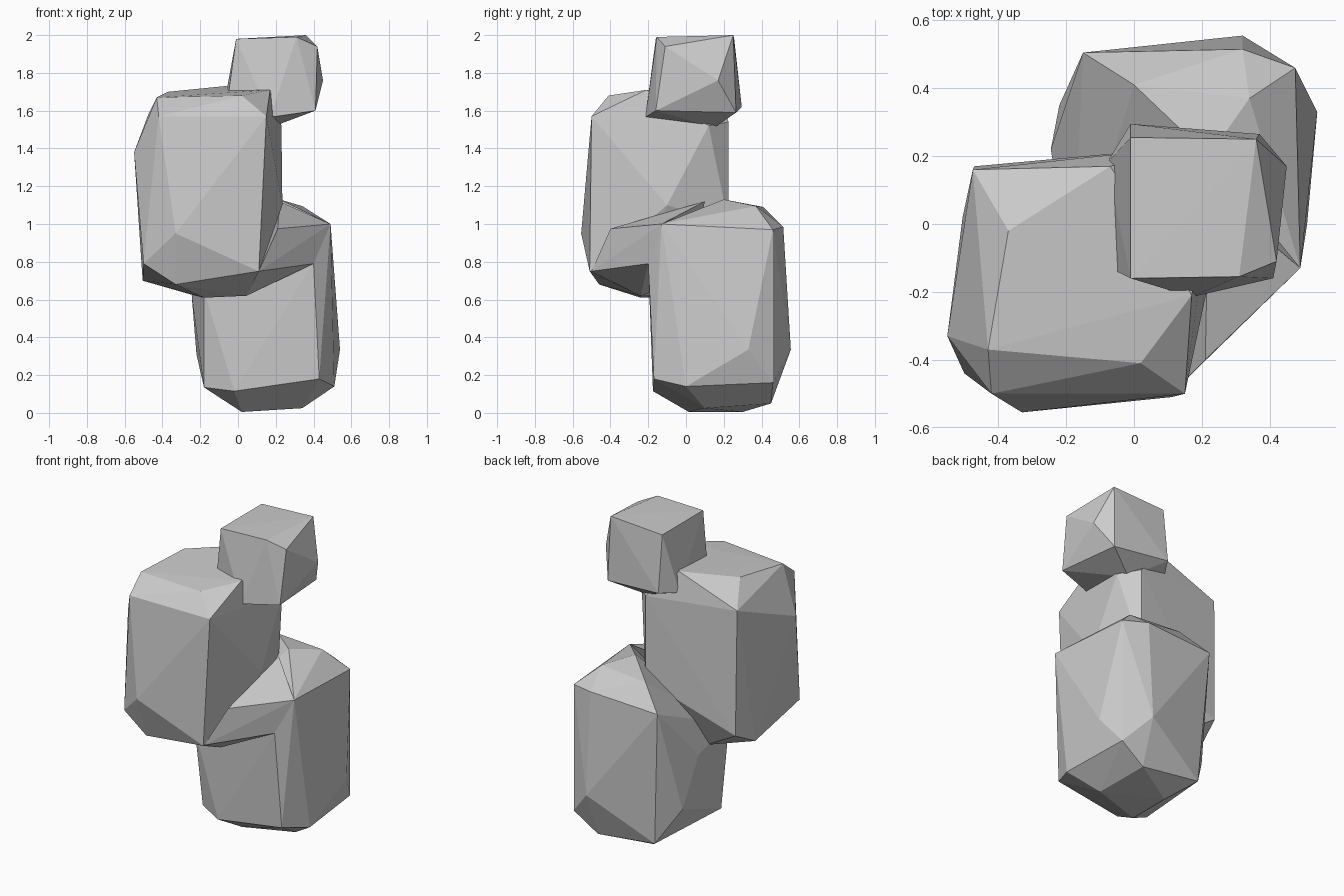
import bpy, bmesh


def faceted_rock(name, *tiers):
    """Flat-shaded boulder: the hull wrapped around a few tiers of corners."""
    bm = bmesh.new()
    for tier in tiers:
        for co in tier:
            bm.verts.new(co)
    hull = bmesh.ops.convex_hull(bm, input=bm.verts)
    spare = {g for g in hull["geom_interior"] + hull["geom_unused"]
             if isinstance(g, bmesh.types.BMVert)}
    bmesh.ops.delete(bm, geom=list(spare), context='VERTS')
    bmesh.ops.recalc_face_normals(bm, faces=bm.faces)
    mesh = bpy.data.meshes.new(name)
    bm.to_mesh(mesh)
    bm.free()
    obj = bpy.data.objects.new(name, mesh)
    bpy.context.collection.objects.link(obj)
    return obj


# Bottom boulder: crown, waist, foot
faceted_rock(
    "bottom_rock",
    [(.22, .2, 1.13), (.34, .37, 1.095), (0, .41, 1.09), (.49, -.13, 1.0),
     (.475, .46, .97), (.32, .515, .985), (-.15, .505, .96)],
    [(.4, -.2, .79), (-.18, -.18, .65), (-.245, .22, .62),
     (.54, .33, .335), (.32, .555, .335), (-.22, .35, .31)],
    [(.43, -.17, .18), (-.02, -.175, .115), (-.18, -.1, .135), (.51, 0, .14),
     (.475, .46, .16), (-.1, .46, .1), (.31, .45, .05),
     (.02, .015, .005), (.34, .1, .025), (.02, .3, .005)],
)

# Middle boulder, leaning out to the front left
faceted_rock(
    "middle_rock",
    [(-.43, -.37, 1.67), (-.37, -.02, 1.7), (.02, -.41, 1.68),
     (.17, -.21, 1.71), (-.07, .17, 1.73)],
    [(.15, -.5, 1.57), (-.42, -.5, 1.57), (-.475, .16, 1.58),
     (.13, .225, 1.54), (.23, .12, 1.52), (-.55, -.33, 1.38),
     (.235, -.1, 1.1), (.13, .225, 1.0), (-.33, -.555, .95)],
    [(-.5, -.44, .79), (-.47, .17, .78), (.11, -.51, .75), (-.505, .02, .7),
     (-.33, -.46, .68), (.045, -.24, .62), (-.18, -.24, .61), (-.19, .07, .61)],
)

# Wedge of stone joining the two lower boulders
faceted_rock(
    "joining_wedge",
    [(.21, -.4, .975), (.49, -.13, 1.0), (.22, .1, 1.12)],
    [(.4, -.2, .79), (.11, -.5, .75), (.045, -.24, .62), (.1, 0, .7)],
)

# Small cube-like top rock
faceted_rock(
    "top_rock",
    [(-.01, .255, 1.98), (.36, .25, 2.0), (.31, -.155, 1.99),
     (-.01, -.16, 1.98), (.42, -.11, 1.94)],
    [(.45, .17, 1.76), (.41, -.16, 1.6), (.37, .265, 1.59),
     (-.01, .295, 1.62), (-.08, .18, 1.6), (-.06, -.135, 1.62),
     (.17, -.215, 1.565), (.17, .15, 1.51)],
)
